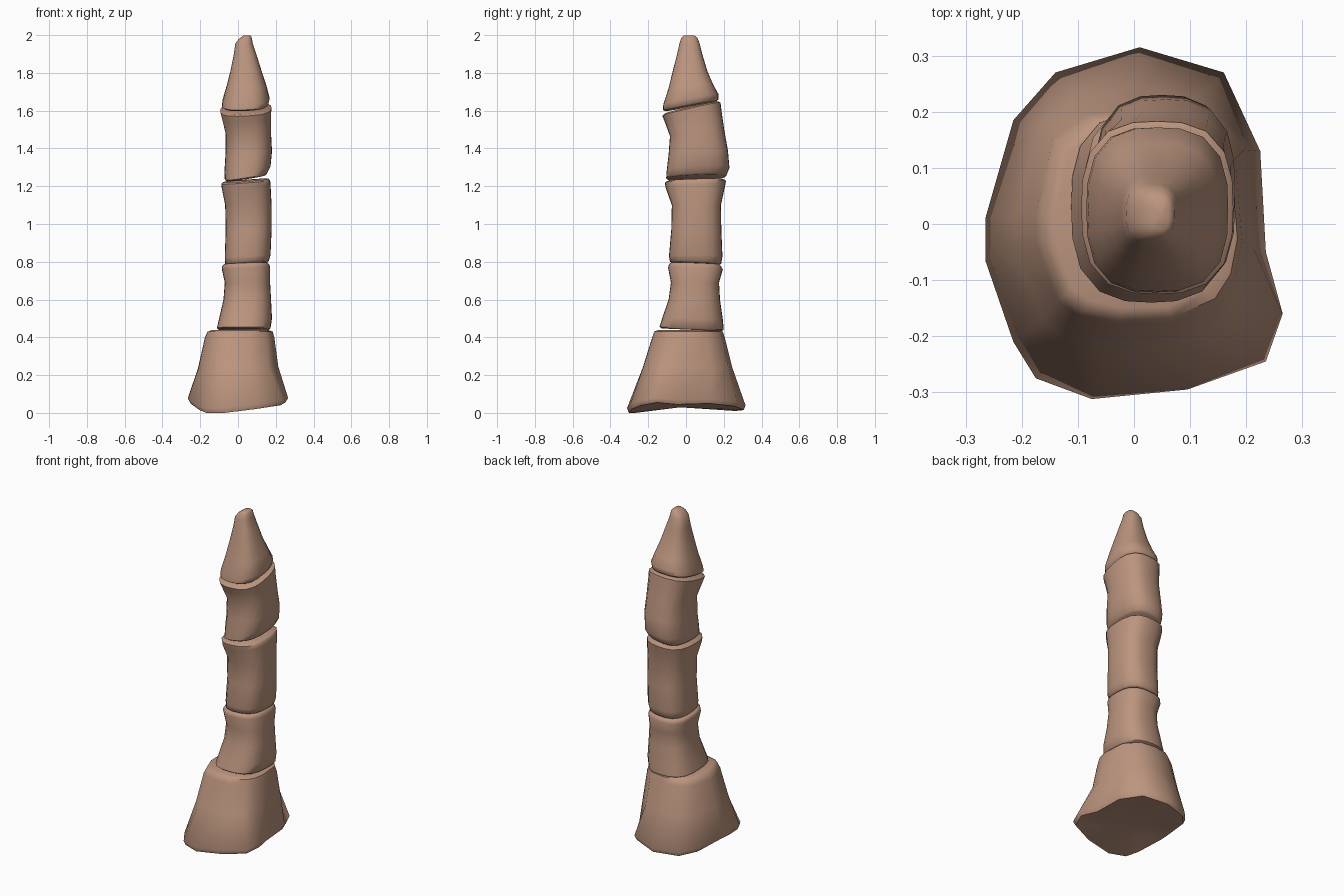
import bpy, bmesh
from math import cos, sin, atan2, tau, radians

MAT = bpy.data.materials.new("clay_brown")
MAT.diffuse_color = (0.50, 0.30, 0.21, 1)


def ring(x0, x1, y0, y1, z, tx=0, ty=0, angles=None, power=2.8):
    """Rounded-square section; tx, ty tilt it (rise across its width / depth)."""
    angles = angles or [tau * i / 20 for i in range(20)]
    cx, cy, rx, ry = (x0 + x1) / 2, (y0 + y1) / 2, (x1 - x0) / 2, (y1 - y0) / 2
    pts = []
    for a in angles:
        c, s = cos(a), sin(a)
        r = (abs(c) ** power + abs(s) ** power) ** (-1 / power)
        u, v = r * c, r * s
        pts.append((cx + rx * u, cy + ry * v, z + tx * u / 2 + ty * v / 2))
    return pts


def shrink(pts, f, dz):
    """Copy a ring, scaled about its centre and shifted vertically."""
    n = len(pts)
    cx, cy, cz = (sum(p[k] for p in pts) / n for k in range(3))
    return [(cx + (x - cx) * f, cy + (y - cy) * f, cz + (z - cz) * f + dz)
            for x, y, z in pts]


def loft(name, rings):
    bm = bmesh.new()
    rows = [[bm.verts.new(p) for p in r] for r in rings]
    n = len(rows[0])
    for a, b in zip(rows, rows[1:]):
        for i in range(n):
            j = (i + 1) % n
            bm.faces.new((a[i], a[j], b[j], b[i]))
    for row in (rows[0], rows[-1]):
        c = bm.verts.new([sum(v.co[k] for v in row) / n for k in range(3)])
        for i in range(n):
            bm.faces.new((row[i], row[(i + 1) % n], c))
    bmesh.ops.recalc_face_normals(bm, faces=bm.faces[:])
    me = bpy.data.meshes.new(name)
    bm.to_mesh(me)
    bm.free()
    me.materials.append(MAT)
    ob = bpy.data.objects.new(name, me)
    bpy.context.collection.objects.link(ob)
    bpy.ops.object.select_all(action='DESELECT')
    ob.select_set(True)
    bpy.context.view_layer.objects.active = ob
    bpy.ops.object.shade_smooth_by_angle(angle=radians(50))
    return ob


def segment(name, sections):
    """Lofted block with small rounded lips at both ends."""
    rs = [ring(*s) for s in sections]
    loft(name, [shrink(rs[0], 0.93, -0.008)] + rs + [shrink(rs[-1], 0.93, 0.008)])


# Flared foot: uneven hand-shaped bottom outline blended into a rounded top
foot = [(0.235, -0.05, 0.07), (0.225, 0.13, 0.075), (0.16, 0.27, 0.06),
        (0.01, 0.315, 0.04), (-0.14, 0.27, 0.035), (-0.215, 0.185, 0.05),
        (-0.265, 0.01, 0.08), (-0.265, -0.065, 0.075), (-0.215, -0.21, 0.04),
        (-0.175, -0.275, 0.025), (-0.075, -0.312, 0.025), (0.095, -0.295, 0.045),
        (0.235, -0.245, 0.065), (0.265, -0.16, 0.08)]
ang = [atan2(y, x) for x, y, z in foot]
under = [(x * 0.95, y * 0.97, z - 0.025) for x, y, z in foot]
mid = ring(-0.212, 0.215, -0.232, 0.245, 0.24, 0.01, 0, ang, 2.5)
top = ring(-0.175, 0.193, -0.18, 0.205, 0.40, 0, 0, ang)
lip = ring(-0.16, 0.185, -0.17, 0.195, 0.43, 0, 0, ang)
loft("foot", [shrink(under, 0.6, 0.0), under, foot, mid, top, lip,
              shrink(lip, 0.88, 0.008)])

# Stacked column blocks: x0, x1, y0, y1, z, tilt x, tilt y
segment("lower_block", [
    (-0.112, 0.172, -0.14, 0.20, 0.448, 0, -0.015),
    (-0.10, 0.180, -0.125, 0.195, 0.50, 0, -0.01),
    (-0.077, 0.175, -0.092, 0.18, 0.60),
    (-0.07, 0.170, -0.08, 0.175, 0.69),
    (-0.085, 0.170, -0.095, 0.195, 0.765, 0.01, -0.01),
    (-0.085, 0.165, -0.09, 0.185, 0.782, 0.01, -0.01)])
segment("middle_block", [
    (-0.068, 0.163, -0.085, 0.187, 0.797, 0.015, -0.01),
    (-0.07, 0.172, -0.09, 0.193, 0.83, 0.01, 0),
    (-0.065, 0.178, -0.078, 0.187, 0.97),
    (-0.068, 0.178, -0.075, 0.185, 1.10),
    (-0.086, 0.172, -0.108, 0.208, 1.20, 0.02, 0.015),
    (-0.088, 0.170, -0.112, 0.212, 1.222, 0.02, 0.01)])
segment("upper_block", [
    (-0.070, 0.155, -0.105, 0.215, 1.252, 0.035, 0.015),
    (-0.072, 0.172, -0.102, 0.230, 1.29, 0.03, 0.015),
    (-0.066, 0.180, -0.092, 0.222, 1.38, 0.01, 0.02),
    (-0.066, 0.175, -0.085, 0.203, 1.48, 0, 0.03),
    (-0.085, 0.175, -0.112, 0.188, 1.57, 0.015, 0.06),
    (-0.094, 0.177, -0.125, 0.183, 1.607, 0.015, 0.07)])

# Pointed tip with a slightly off-centre rounded end
tip = [ring(*s) for s in (
    (-0.085, 0.160, -0.122, 0.172, 1.632, 0.01, 0.055),
    (-0.082, 0.168, -0.120, 0.172, 1.66, 0.01, 0.055),
    (-0.062, 0.150, -0.092, 0.143, 1.73, 0.01, 0.02),
    (-0.040, 0.125, -0.070, 0.113, 1.81),
    (-0.022, 0.097, -0.047, 0.086, 1.90),
    (-0.014, 0.078, -0.034, 0.072, 1.957),
    (0.005, 0.072, -0.025, 0.060, 1.985, 0.01, 0),
    (0.030, 0.063, -0.010, 0.042, 1.999))]
loft("tip", [shrink(tip[0], 0.93, -0.008)] + tip)
